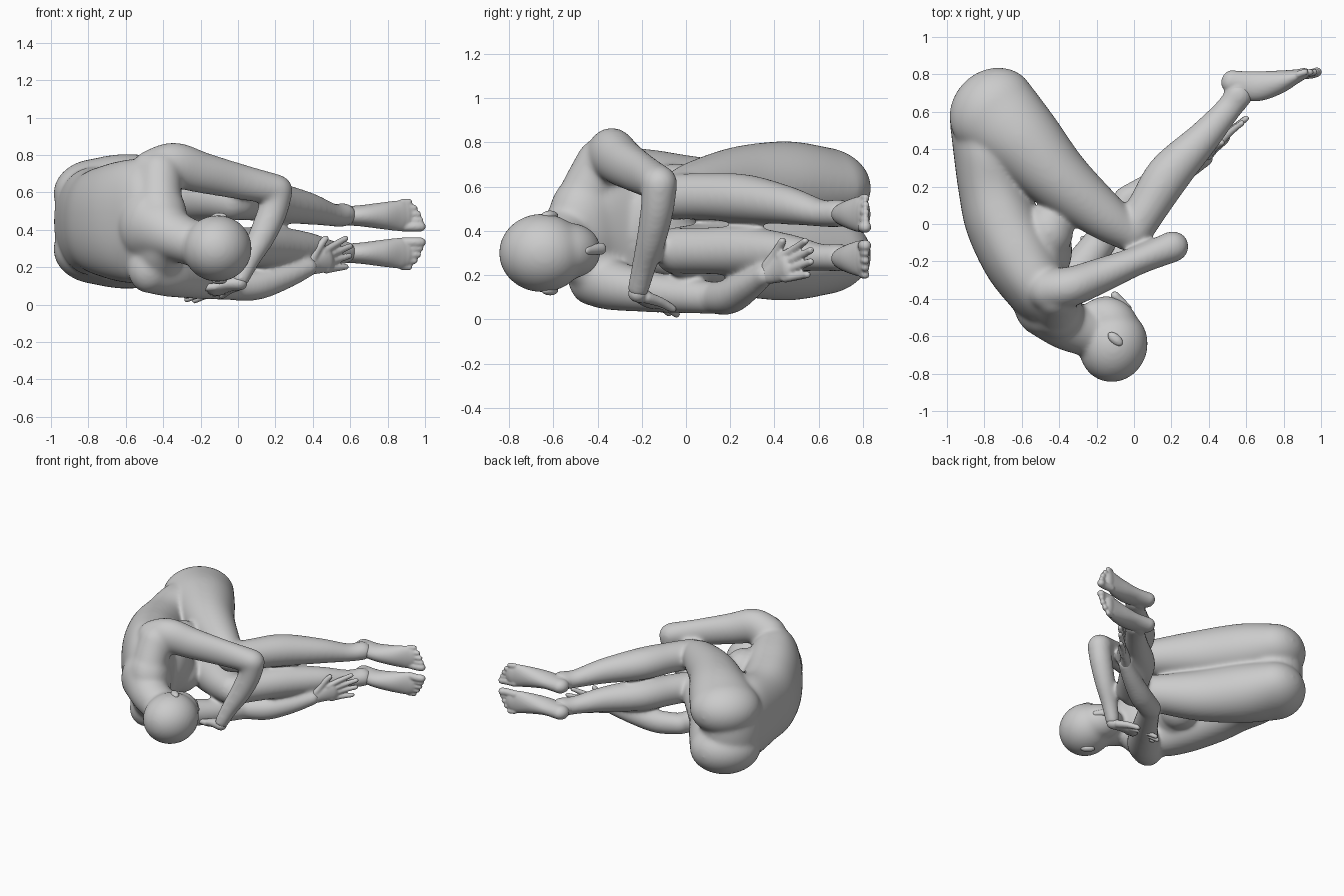
import bpy, bmesh, math
from mathutils import Vector, Matrix

bm = bmesh.new()
SEG = 40


def catmull(p, q, r, s, t):
    return [0.5 * (2 * b + (c - a) * t + (2 * a - 5 * b + 4 * c - d) * t * t
                   + (3 * b - a - 3 * c + d) * t ** 3) for a, b, c, d in zip(p, q, r, s)]


def limb(pts, up=(0, 0, 1), steps=7, sq=1.0):
    """Smooth closed tube through (x, y, z, side radius, up radius), rounded ends."""
    n, path = len(pts), []
    for i in range(n - 1):
        for k in range(steps):
            path.append(catmull(pts[max(i - 1, 0)], pts[i], pts[i + 1],
                                pts[min(i + 2, n - 1)], k / steps))
    path.append(list(pts[-1]))
    up = Vector(up)
    pos = [Vector(p[:3]) for p in path]
    m = len(pos)
    rings = []
    power = lambda c: math.copysign(abs(c) ** sq, c)
    for i, p in enumerate(path):
        t = (pos[min(i + 1, m - 1)] - pos[max(i - 1, 0)]).normalized()
        u = t.cross(up).normalized()
        v = u.cross(t)
        r = (p[3] + p[4]) / 2
        arc = [k * 0.15 for k in range(11)]
        caps = [(0, 1)]
        if i == 0:
            caps = [(-math.sin(a), math.cos(a)) for a in reversed(arc)]
        elif i == m - 1:
            caps = [(math.sin(a), math.cos(a)) for a in arc]
        for off, sc in caps:
            c = pos[i] + t * r * off
            rings.append([bm.verts.new(c + sc * (u * p[3] * power(math.cos(w)) + v * p[4] * power(math.sin(w))))
                          for w in (2 * math.pi * j / SEG for j in range(SEG))])
    for a, b in zip(rings, rings[1:]):
        for j in range(SEG):
            k = (j + 1) % SEG
            bm.faces.new((a[j], a[k], b[k], b[j]))
    bm.faces.new(rings[0][::-1])
    bm.faces.new(rings[-1])


def blob(c, r, turn=0):
    mat = Matrix.Translation(c) @ Matrix.Rotation(math.radians(turn), 4, 'Z') @ Matrix.Diagonal((*r, 1))
    bmesh.ops.create_uvsphere(bm, u_segments=40, v_segments=24, radius=1, matrix=mat)


def skin(name, voxel, soften):
    """Fuse everything gathered so far into one smooth object."""
    global bm
    bmesh.ops.recalc_face_normals(bm, faces=bm.faces)
    me = bpy.data.meshes.new(name)
    bm.to_mesh(me)
    bm.free()
    bm = bmesh.new()
    ob = bpy.data.objects.new(name, me)
    bpy.context.collection.objects.link(ob)
    rm = ob.modifiers.new("fuse", 'REMESH')
    rm.mode = 'VOXEL'
    rm.voxel_size = voxel
    rm.use_smooth_shade = True
    sm = ob.modifiers.new("soften", 'SMOOTH')
    sm.factor = 0.5
    sm.iterations = soften


def hand(wrist, d, side, size=1.15):
    """Palm, four spread fingers and a thumb."""
    w, d = Vector(wrist), Vector(d).normalized() * size
    s = Vector(side)
    s = (s - d * s.dot(d) / d.dot(d)).normalized() * size
    nrm = s.cross(d).normalized()

    def tube(a, b, r0, r1):
        mid = (a + b) / 2 + nrm * 0.006
        limb([(*a, *r0), (*mid, *[(x + y) / 2 for x, y in zip(r0, r1)]), (*b, *r1)], up=nrm, steps=3)
    tube(w, w + d * 0.12, (0.042, 0.038), (0.066, 0.028))
    for k, ln in zip((-1.5, -0.5, 0.5, 1.5), (0.235, 0.27, 0.285, 0.265)):
        tube(w + d * 0.11 + s * k * 0.028, w + d * ln + s * k * 0.043, (0.021, 0.021), (0.016, 0.016))
    tube(w + d * 0.03 + s * 0.03, w + d * 0.14 + s * 0.1, (0.03, 0.027), (0.018, 0.018))


# torso, curling from pelvis to neck
limb([(-0.77, 0.54, 0.445, 0.215, 0.27), (-0.77, 0.38, 0.445, 0.195, 0.29),
      (-0.755, 0.2, 0.445, 0.185, 0.275), (-0.705, 0.02, 0.445, 0.2, 0.295),
      (-0.605, -0.18, 0.445, 0.205, 0.325), (-0.51, -0.34, 0.445, 0.18, 0.325),
      (-0.44, -0.44, 0.43, 0.155, 0.23)], sq=0.88)
blob((-0.5, -0.14, 0.44), (0.17, 0.2, 0.26))
for z in (0.575, 0.31):
    blob((-0.455, -0.04, z), (0.13, 0.155, 0.13))

# neck, shoulder slopes and head
limb([(-0.47, -0.45, 0.43, 0.16, 0.2), (-0.36, -0.54, 0.375, 0.135, 0.14),
      (-0.22, -0.585, 0.32, 0.13, 0.12)])
for z, e in ((0.44, 0.7), (0.33, 0.2)):
    limb([(-0.39, -0.52, z, 0.11, 0.11), (-0.42, -0.45, (z + e) / 2, 0.12, 0.12),
          (-0.42, -0.38, e, 0.12, 0.12)], up=(1, 0, 0))
blob((-0.11, -0.65, 0.3), (0.182, 0.198, 0.178), -20)
blob((-0.12, -0.52, 0.31), (0.155, 0.125, 0.125), -35)
blob((-0.19, -0.47, 0.33), (0.09, 0.07, 0.08))

# legs: shared plan, separate heights (hip, mid, low thigh, knee, calf, shin, ankle)
for h in ((0.595, 0.605, 0.585, 0.555, 0.545, 0.515, 0.48),
          (0.295, 0.285, 0.3, 0.31, 0.31, 0.3, 0.28)):
    limb([(-0.755, 0.605, h[0], 0.247, 0.185), (-0.6, 0.45, h[1], 0.215, 0.2),
          (-0.4, 0.24, h[1], 0.172, 0.177), (-0.17, 0.05, h[2], 0.13, 0.133),
          (-0.03, -0.045, h[3], 0.1, 0.107)])
    limb([(0.0, -0.03, h[3], 0.104, 0.104), (0.08, 0.1, h[3], 0.11, 0.106),
          (0.19, 0.27, h[4], 0.118, 0.11), (0.37, 0.46, h[5], 0.09, 0.087),
          (0.5, 0.61, h[6], 0.071, 0.062), (0.56, 0.69, h[6], 0.076, 0.064)])

# raised arm, bent down in front of the face
limb([(-0.45, -0.35, 0.7, 0.12, 0.13), (-0.34, -0.335, 0.742, 0.107, 0.125),
      (-0.19, -0.28, 0.705, 0.095, 0.11), (0.02, -0.195, 0.655, 0.078, 0.095),
      (0.205, -0.122, 0.615, 0.084, 0.082)])
limb([(0.212, -0.12, 0.61, 0.081, 0.081), (0.185, -0.13, 0.5, 0.08, 0.076),
      (0.13, -0.155, 0.37, 0.073, 0.068), (0.06, -0.19, 0.24, 0.058, 0.056),
      (0.015, -0.215, 0.14, 0.048, 0.05)], up=(0, 1, 0))

# resting arm, reaching along the shins
limb([(-0.46, -0.41, 0.2, 0.12, 0.145), (-0.36, -0.33, 0.155, 0.112, 0.115),
      (-0.2, -0.12, 0.12, 0.09, 0.09), (-0.04, 0.12, 0.097, 0.074, 0.074)])
limb([(-0.04, 0.13, 0.097, 0.074, 0.074), (0.1, 0.2, 0.104, 0.078, 0.08),
      (0.25, 0.28, 0.148, 0.065, 0.067), (0.38, 0.355, 0.2, 0.048, 0.05)])
skin("body", 0.011, 26)

# hands
hand((0.01, -0.22, 0.115), (-0.87, 0.36, -0.24), (0.42, 0.9, -0.25))
hand((0.375, 0.355, 0.198), (0.24, 0.225, 0.095), (-0.1, -0.15, 1))
skin("hands", 0.007, 5)

# feet and toes
for f, inner in ((0.475, -1), (0.275, 1)):
    limb([(0.535, 0.655, f + 0.003, 0.067, 0.058), (0.56, 0.72, f, 0.072, 0.056)])
    limb([(0.523, 0.76, f, 0.062, 0.05), (0.64, 0.736, f, 0.08, 0.055),
          (0.76, 0.755, f, 0.066, 0.07), (0.86, 0.787, f, 0.04, 0.082),
          (0.89, 0.798, f, 0.032, 0.076)])
    for k in range(5):
        r = 0.026 if k == 0 else 0.018
        z = f + inner * (0.058 - 0.033 * k)
        tip = 0.978 - 0.004 * k * k
        limb([(0.88, 0.8, z, r, r), (tip - 0.03, 0.803, z, r, r), (tip, 0.812, z, r, r)], steps=3)
skin("feet", 0.007, 5)

# nose, mouth and ears
limb([(-0.03, -0.45, 0.31, 0.018, 0.02), (-0.1, -0.385, 0.32, 0.024, 0.028)])
limb([(-0.15, -0.425, 0.325, 0.018, 0.04), (-0.17, -0.415, 0.325, 0.018, 0.035)])
for z in (0.47, 0.13):
    blob((-0.1, -0.615, z), (0.05, 0.028, 0.022), -40)
skin("face_details", 0.007, 4)
